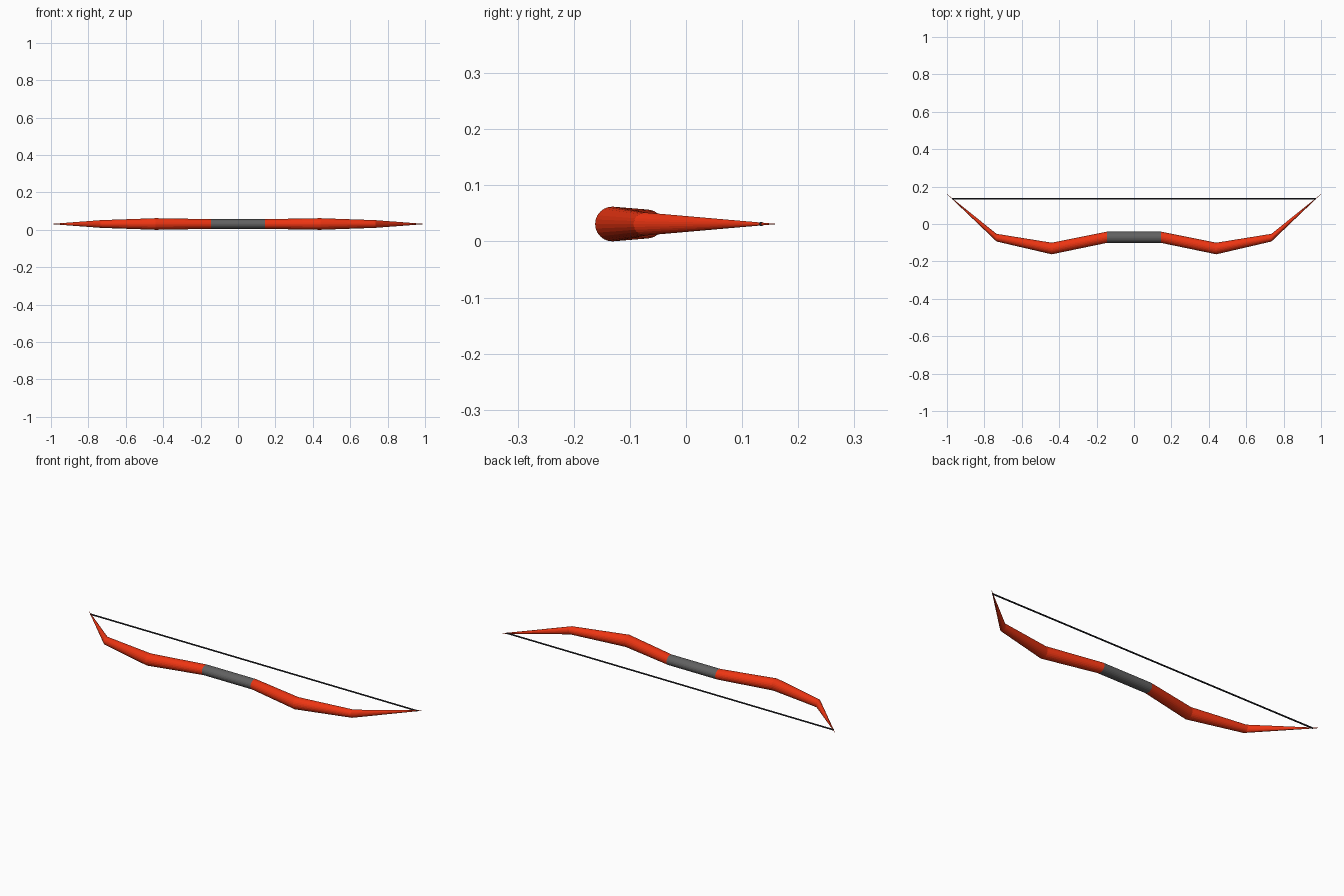
import bpy, bmesh
from math import sin, cos, pi

if "Cube" in bpy.data.objects:
    bpy.data.objects.remove(bpy.data.objects["Cube"])

Z = 0.031          # height of the bow's centre plane
SIDES = 24


def material(name, rgb):
    m = bpy.data.materials.new(name)
    m.diffuse_color = (*rgb, 1)
    m.use_nodes = True
    m.node_tree.nodes["Principled BSDF"].inputs["Base Color"].default_value = m.diffuse_color
    return m


def loft(name, sections, mat, sides=SIDES, side=1):
    """Skin elliptical rings standing across x: (x, y, radius_y, radius_z)."""
    bm = bmesh.new()
    rings = []
    for x, y, ry, rz in sections:
        rings.append([bm.verts.new((side * x,
                                    y + ry * cos(2 * pi * i / sides),
                                    Z + rz * sin(2 * pi * i / sides)))
                      for i in range(sides)])
    for a, b in zip(rings, rings[1:]):
        for i in range(sides):
            j = (i + 1) % sides
            bm.faces.new((a[i], a[j], b[j], b[i]))
    bm.faces.new(rings[0])
    bm.faces.new(rings[-1])
    bmesh.ops.remove_doubles(bm, verts=bm.verts, dist=1e-6)
    bmesh.ops.recalc_face_normals(bm, faces=bm.faces)
    me = bpy.data.meshes.new(name)
    bm.to_mesh(me)
    bm.free()
    me.materials.append(mat)
    ob = bpy.data.objects.new(name, me)
    bpy.context.collection.objects.link(ob)
    return ob


red = material("red_paint", (0.85, 0.035, 0.006))
grey = material("grip_grey", (0.12, 0.12, 0.12))
black = material("string_black", (0.02, 0.02, 0.025))

# Grip in the middle
loft("grip", [(-0.145, -0.071, 0.03, 0.026), (0.145, -0.071, 0.03, 0.026)], grey)

# Recurved limbs, tapering to fine tips
limb = [(0.145, -0.071, 0.03, 0.026),
        (0.44, -0.131, 0.031, 0.031),
        (0.735, -0.073, 0.0205, 0.0205),
        (1.0, 0.16, 0.0003, 0.0003)]
for side, label in ((-1, "left"), (1, "right")):
    loft(label + "_limb", limb, red, side=side)

# Bowstring stretched between the tips
loft("bowstring", [(-0.973, 0.134, 0.004, 0.004), (0.973, 0.134, 0.004, 0.004)],
     black, sides=8)
